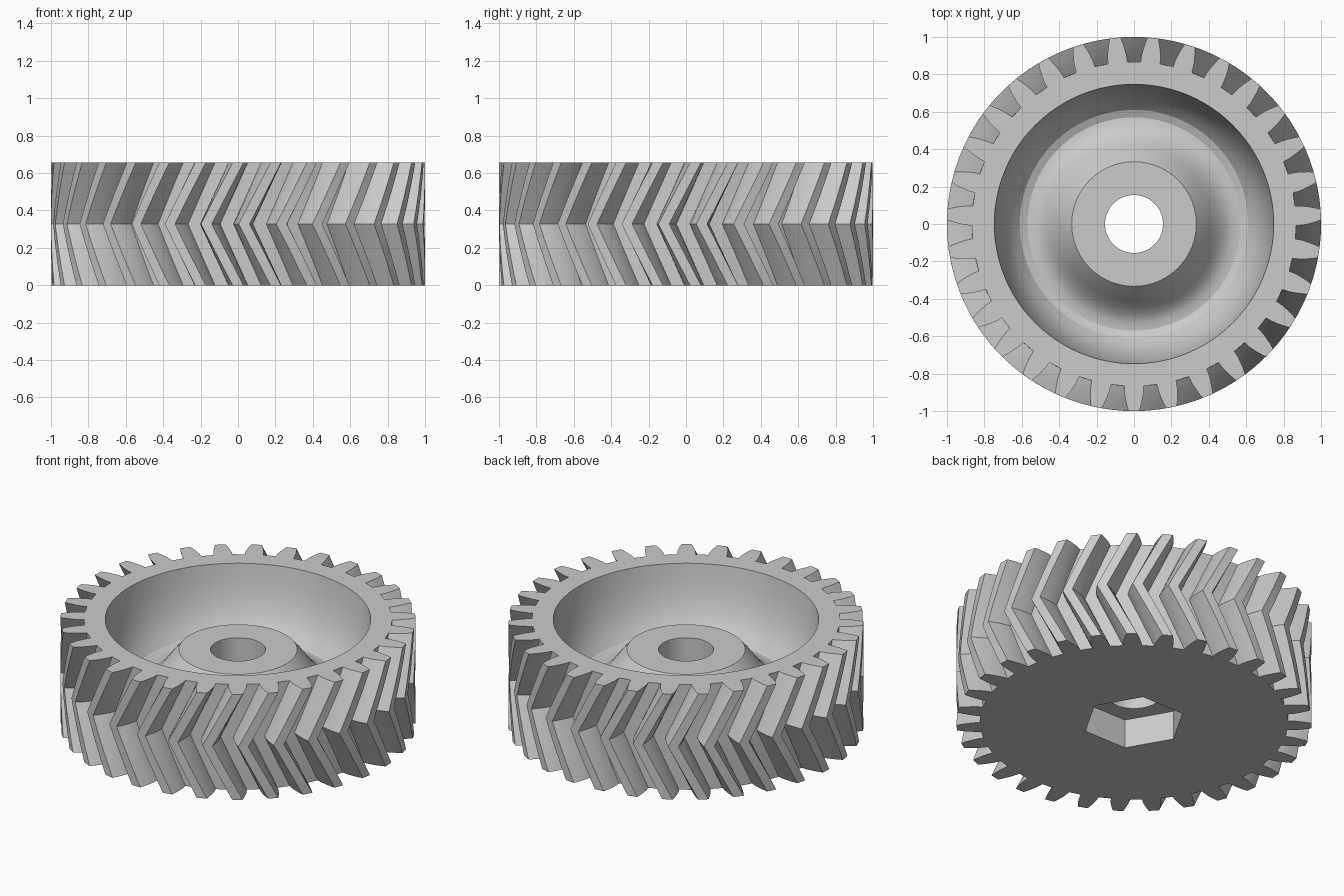
import bpy, bmesh, math
from math import cos, sin, pi

if "Cube" in bpy.data.objects:
    bpy.data.objects.remove(bpy.data.objects["Cube"])

HEIGHT = 0.655
TEETH = 31
PHASE = -pi / 2
TWIST = 0.17
SLICES = 4   # per half of the herringbone

grey = bpy.data.materials.new("plain grey")
grey.use_nodes = True
grey.diffuse_color = (0.6, 0.6, 0.6, 1)
grey.node_tree.nodes["Principled BSDF"].inputs["Base Color"].default_value = (0.6, 0.6, 0.6, 1)


def finish(bm, name):
    bmesh.ops.recalc_face_normals(bm, faces=bm.faces)
    mesh = bpy.data.meshes.new(name)
    bm.to_mesh(mesh)
    bm.free()
    mesh.materials.append(grey)
    ob = bpy.data.objects.new(name, mesh)
    bpy.context.collection.objects.link(ob)
    return ob


def lathe(name, profile, sides, start=0.0):
    """Closed solid of revolution; the profile starts and ends on the axis."""
    bm = bmesh.new()
    rings = []
    for r, z in profile:
        rings.append([bm.verts.new((r * cos(start + 2 * pi * i / sides),
                                    r * sin(start + 2 * pi * i / sides), z)) for i in range(sides)])
    for low, high in zip(rings, rings[1:]):
        for i in range(sides):
            j = (i + 1) % sides
            bm.faces.new((low[i], low[j], high[j], high[i]))
    bm.faces.new(rings[0])
    bm.faces.new(rings[-1])
    return finish(bm, name)


# Toothed body: one tooth outline, repeated and twisted up and back
flank = [(0.867, 0.060), (0.90, 0.057), (0.935, 0.049), (0.97, 0.039), (1.0, 0.029)]
tooth = [(r, -a) for r, a in flank] + [(r, a) for r, a in reversed(flank)]
bm = bmesh.new()
rings = []
for s in range(2 * SLICES + 1):
    t = s / (2 * SLICES)
    turn = PHASE - TWIST * (1 - abs(2 * t - 1))
    rings.append([bm.verts.new((r * cos(turn + a + 2 * pi * k / TEETH),
                                r * sin(turn + a + 2 * pi * k / TEETH), t * HEIGHT))
                  for k in range(TEETH) for r, a in tooth])
for low, high in zip(rings, rings[1:]):
    for i in range(len(low)):
        j = (i + 1) % len(low)
        bm.faces.new((low[i], low[j], high[j], high[i]))
bm.faces.new(rings[0])
bm.faces.new(rings[-1])
gear = finish(bm, "herringbone_gear")

# Cutters: rounded bowl around the hub, shaft bore, hexagonal pocket below
bowl = [(0.333, 0.468), (0.37, 0.425), (0.41, 0.37), (0.45, 0.318), (0.49, 0.282),
        (0.53, 0.262), (0.57, 0.258), (0.61, 0.275), (0.65, 0.32), (0.685, 0.385),
        (0.712, 0.46), (0.733, 0.55), (0.747, HEIGHT), (0.747, 0.8)]
cutters = [lathe("bowl_cutter", bowl, 96),
           lathe("bore_cutter", [(0.155, -0.1), (0.155, 0.9)], 64),
           lathe("hex_cutter", [(0.29, -0.1), (0.29, 0.18)], 6)]
bpy.context.view_layer.objects.active = gear
for cutter in cutters:
    cutter.hide_render = True
    mod = gear.modifiers.new(cutter.name, 'BOOLEAN')
    mod.operation = 'DIFFERENCE'
    mod.solver = 'EXACT'
    mod.object = cutter
    bpy.ops.object.modifier_apply(modifier=mod.name)
    bpy.data.objects.remove(cutter)

# Smooth the curved walls, keep tooth edges crisp
bpy.ops.object.select_all(action='DESELECT')
gear.select_set(True)
bpy.ops.object.shade_smooth_by_angle(angle=math.radians(25))
